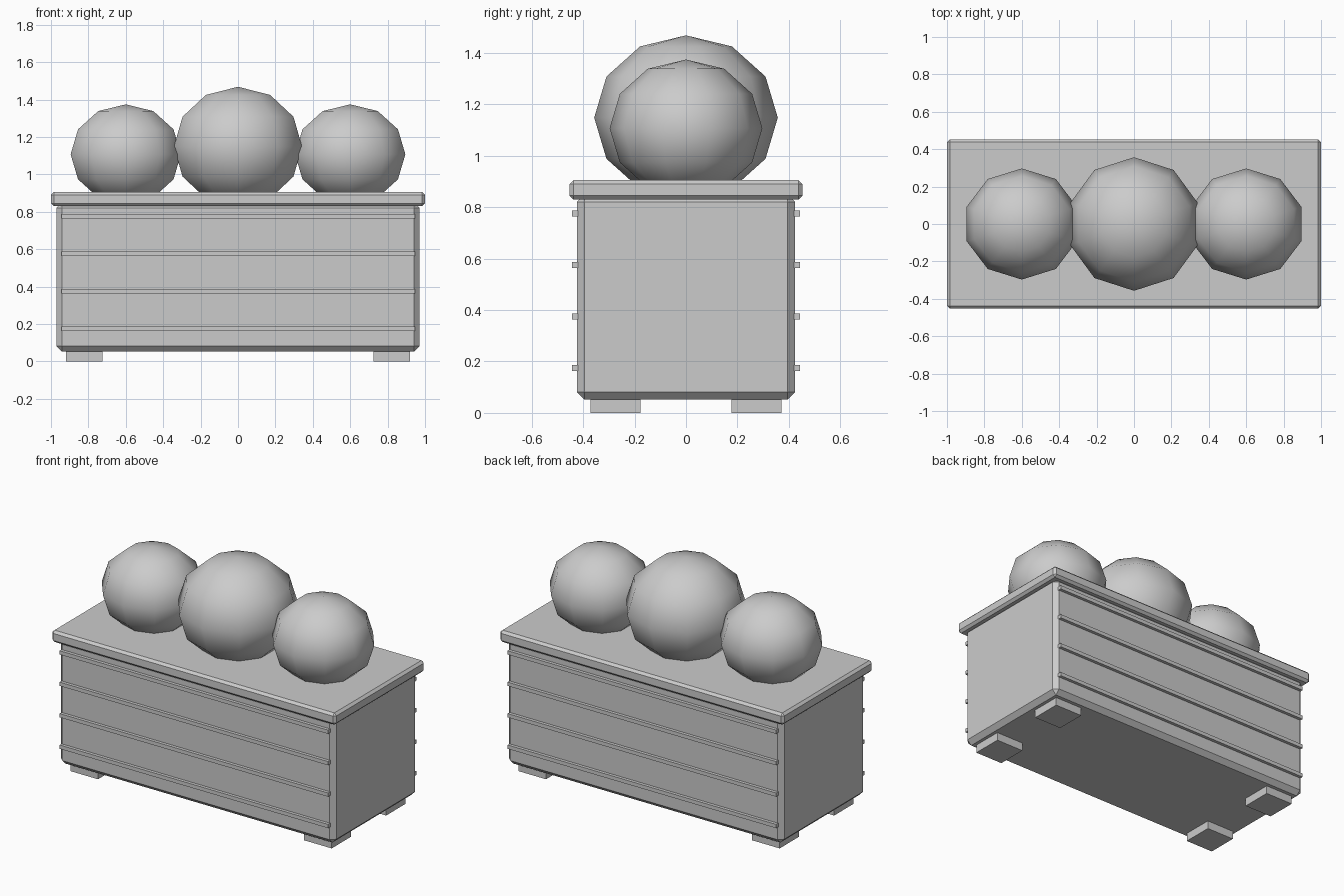
import bpy

if "Cube" in bpy.data.objects:
    bpy.data.objects.remove(bpy.data.objects["Cube"])

grey = bpy.data.materials.new("plain grey")
grey.diffuse_color = (0.6, 0.6, 0.6, 1)
grey.use_nodes = True
grey.node_tree.nodes["Principled BSDF"].inputs["Base Color"].default_value = grey.diffuse_color


def box(name, x, y, z, bevel=0):
    """Box spanning the given (min, max) ranges, with optional chamfered edges."""
    bpy.ops.mesh.primitive_cube_add(
        size=1, location=[(r[0] + r[1]) / 2 for r in (x, y, z)])
    ob = bpy.context.object
    ob.name = name
    ob.scale = [r[1] - r[0] for r in (x, y, z)]
    bpy.ops.object.transform_apply(location=False, rotation=False, scale=True)
    ob.data.materials.append(grey)
    if bevel:
        mod = ob.modifiers.new("chamfer", 'BEVEL')
        mod.width = bevel
        mod.segments = 1
    return ob


def shrub(name, x, z, size):
    """Low-poly rounded bush, slightly squashed."""
    bpy.ops.mesh.primitive_uv_sphere_add(
        segments=10, ring_count=6, radius=1, location=(x, 0, z))
    ob = bpy.context.object
    ob.name = name
    ob.scale = size
    bpy.ops.object.transform_apply(location=False, rotation=False, scale=True)
    ob.data.materials.append(grey)
    bpy.ops.object.shade_smooth()


# Planter body and rim
box("planter_body", (-0.97, 0.97), (-0.424, 0.424), (0.052, 0.85), 0.029)
box("planter_rim", (-1, 1), (-0.453, 0.453), (0.83, 0.905), 0.015)

# Horizontal slats on the front and back
for side, s in (("front", -1), ("back", 1)):
    for i in range(4):
        z = 0.175 + 0.2 * i
        box(f"{side}_slat_{i + 1}", (-0.945, 0.945),
            sorted((s * 0.41, s * 0.444)), (z - 0.012, z + 0.012))

# Four feet
for sx in (-1, 1):
    for sy in (-1, 1):
        box("foot", sorted((sx * 0.725, sx * 0.92)),
            sorted((sy * 0.176, sy * 0.372)), (0, 0.054))

# Three bushes
shrub("middle_shrub", 0, 1.148, (0.36, 0.357, 0.32))
for side, s in (("left", -1), ("right", 1)):
    shrub(side + "_shrub", s * 0.6, 1.107, (0.31, 0.297, 0.267))
